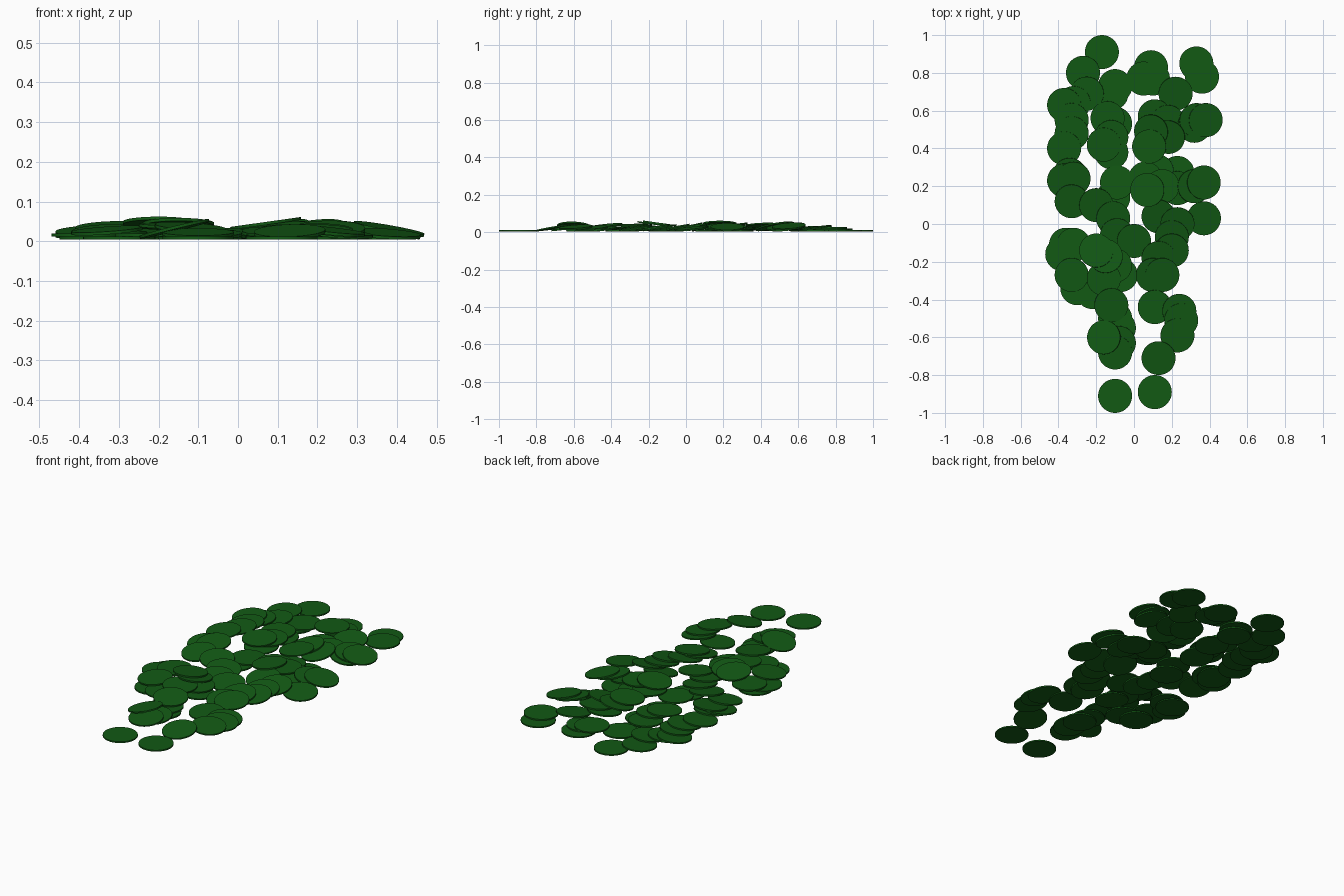
import bpy, math
from mathutils import Vector, Matrix

if "Cube" in bpy.data.objects:
    bpy.data.objects.remove(bpy.data.objects["Cube"])

R, T = 0.09, 0.0075          # disc radius and thickness
mat = bpy.data.materials.new("dark_green")
mat.diffuse_color = (0.006, 0.1, 0.007, 1)
mat.use_nodes = True
mat.node_tree.nodes["Principled BSDF"].inputs["Base Color"].default_value = mat.diffuse_color

# Disc centres in hundredths of a unit, in the order they fall
LEFT = [(-17, 91), (-27, 80), (-12, 69), (-10, 73), (-25, 69), (-32, 64), (-37, 63),
        (-33, 55), (-33, 48), (-37, 40), (-34, 26), (-37, 23), (-32, 24), (-33, 12),
        (-10, 53), (-12, 38), (-14, 56), (-12, 46), (-16, 42), (-11, 14), (-9, 22),
        (-20, 10), (-11, 3), (-9, -6), (0, -9), (-30, -34), (-22, -36), (-36, -11),
        (-38, -16), (-32, -11), (-33, -27), (-7, -27), (-10, -22), (-16, -29),
        (-15, -17), (-20, -14), (-8, -55), (-10, -50), (-12, -43), (-8, -63),
        (-10, -68), (-16, -60), (-10, -91)]
RIGHT = [(9, 83), (10, 77), (5, 77), (33, 85), (36, 78), (22, 69), (11, 57), (18, 54),
         (32, 52), (33, 55), (38, 55), (18, 46), (9, 49), (23, 27), (12, 28), (6, 24),
         (23, 19), (15, 20), (32, 20), (37, 22), (37, 3), (13, 4), (23, 0), (20, -7),
         (20, -14), (13, -18), (10, -27), (15, -27), (11, -44), (24, -46), (25, -51),
         (23, -59), (13, -71), (11, -89), (7, 18), (8, 41)]

samples = [(r * R * math.cos(a * math.tau / n), r * R * math.sin(a * math.tau / n))
           for r, n in ((0, 1), (.4, 8), (.7, 14), (.98, 24)) for a in range(n)]
tilts = sorted(((i * .035, j * .035) for i in range(-7, 8) for j in range(-7, 8)),
               key=lambda t: math.hypot(*t))
placed = []                   # (x, y, underside height, slope x, slope y)


def height(x, y):
    """Top of the pile under a point."""
    h = 0.004
    for px, py, pz, a, b in placed:
        dx, dy = x - px, y - py
        if dx * dx + dy * dy < R * R:
            h = max(h, pz + a * dx + b * dy + T)
    return h


def rest(x, y):
    """Lowest centre height and slope at which a disc lies on the pile."""
    pts = [(dx, dy, height(x + dx, y + dy)) for dx, dy in samples]
    best = None
    for a, b in tilts:
        z = max(h - a * dx - b * dy for dx, dy, h in pts)
        if best is None or z < best[0] - 1e-4:
            best = (z, a, b)
    return best


# One shared disc mesh
bpy.ops.mesh.primitive_cylinder_add(vertices=48, radius=R, depth=T)
first = bpy.context.object
bpy.ops.object.shade_smooth_by_angle()
disc = first.data
disc.materials.append(mat)

# Drop every disc on the pile
for k, (cx, cy) in enumerate(LEFT + RIGHT):
    x, y = cx / 100, cy / 100
    z, a, b = rest(x, y)
    placed.append((x, y, z, a, b))
    ob = first if k == 0 else bpy.data.objects.new("disc", disc)
    ob.name = "disc"
    if k:
        bpy.context.collection.objects.link(ob)
    turn = Vector((0, 0, 1)).rotation_difference(Vector((-a, -b, 1)))
    ob.matrix_world = Matrix.Translation((x, y, z + T / 2)) @ turn.to_matrix().to_4x4()
